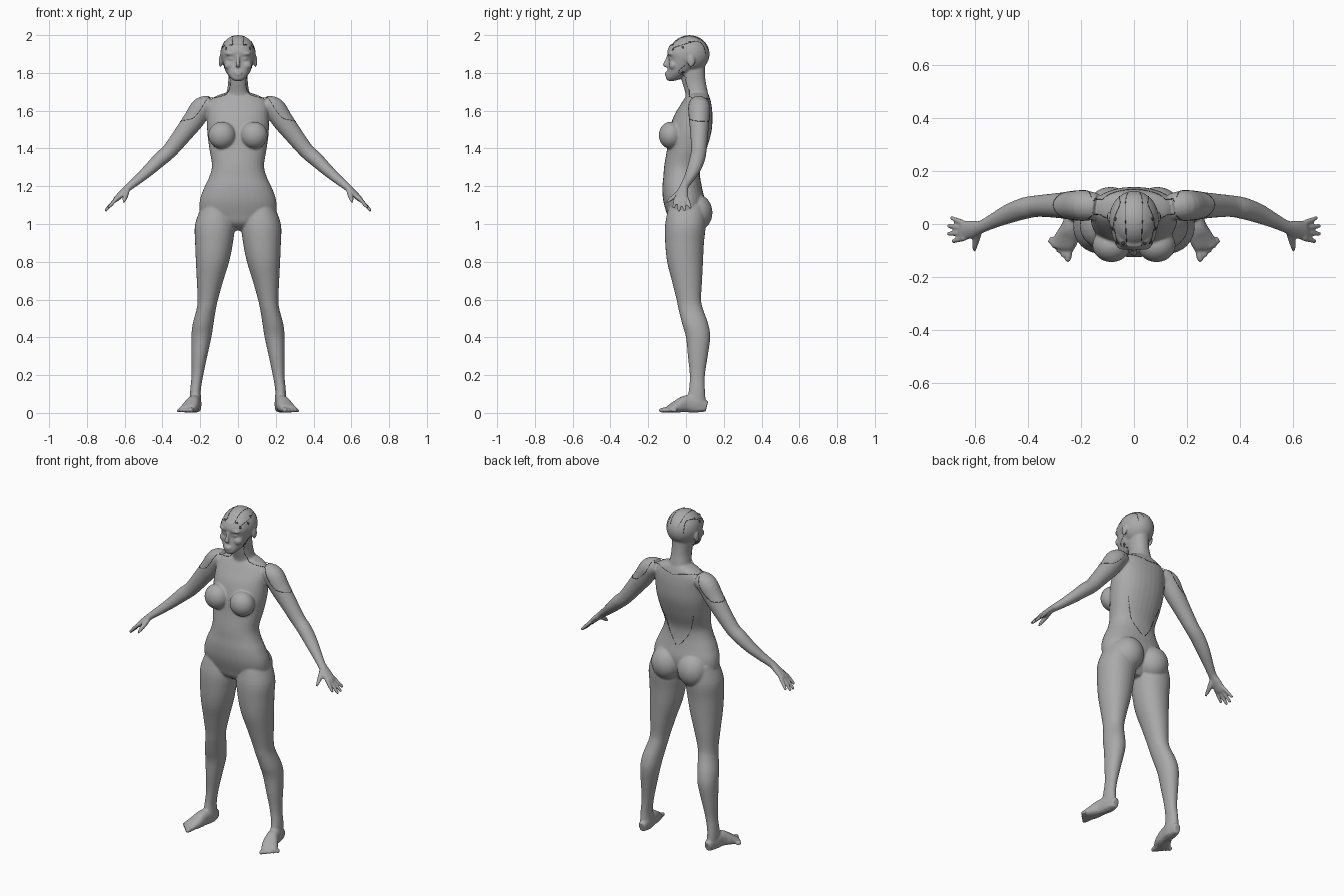
import bpy, bmesh, math
from mathutils import Vector, Matrix
from mathutils.bvhtree import BVHTree

if "Cube" in bpy.data.objects:
    bpy.data.objects.remove(bpy.data.objects["Cube"])


def material(name, value):
    m = bpy.data.materials.new(name)
    m.use_nodes = True
    colour = (value, value, value, 1)
    m.diffuse_color = colour
    m.node_tree.nodes["Principled BSDF"].inputs["Base Color"].default_value = colour
    return m


skin = material("matte grey", 0.4)
dark = material("dark grey", 0.06)
bm = bmesh.new()


def spline(rows, steps=4):
    """Smoothly interpolate rows of numbers."""
    out = []
    for i in range(len(rows) - 1):
        a, b, c, d = (rows[max(i - 1, 0)], rows[i], rows[i + 1],
                      rows[min(i + 2, len(rows) - 1)])
        for k in range(steps):
            t = k / steps
            out.append([q + t / 2 * (r - p + t * (2 * p - 5 * q + 4 * r - s
                        + t * (3 * (q - r) + s - p)))
                        for p, q, r, s in zip(a, b, c, d)])
    return out + [list(rows[-1])]


def skin_rings(rings):
    loops = [[bm.verts.new(p) for p in ring] for ring in rings]
    n = len(loops[0])
    for a, b in zip(loops, loops[1:]):
        for i in range(n):
            j = (i + 1) % n
            bm.faces.new((a[i], a[j], b[j], b[i]))
    bm.faces.new(loops[0][::-1])
    bm.faces.new(loops[-1])


def oval(power, n=32):
    for i in range(n):
        c, s = math.cos(math.tau * i / n), math.sin(math.tau * i / n)
        yield (math.copysign(abs(c) ** (2 / power), c),
               math.copysign(abs(s) ** (2 / power), s))


def stack(rows, side=1, power=2.2):
    """Level sections: height, centre x, half width, front y, back y."""
    skin_rings([[(side * (cx + hw * c), (yf + yb) / 2 + (yb - yf) / 2 * s, z)
                 for c, s in oval(power)] for z, cx, hw, yf, yb in spline(rows)])


def tube(rows, side=1, power=2):
    """Sections along a path: x, y, z, radius across, radius up."""
    pts = spline(rows)
    rings = []
    for i, (x, y, z, ru, rv) in enumerate(pts):
        t = Vector(pts[min(i + 1, len(pts) - 1)][:3]) - Vector(pts[max(i - 1, 0)][:3])
        t.normalize()
        u = t.cross(Vector((0, 0, 1))).normalized()
        v = u.cross(t)
        ring = [Vector((x, y, z)) + u * ru * c + v * rv * s for c, s in oval(power, 20)]
        rings.append([(side * p.x, p.y, p.z) for p in ring])
    skin_rings(rings)


def digit(base, tip, r, side):
    """Rounded finger or toe."""
    b, t = Vector(base), Vector(tip)
    step = (t - b).normalized() * r * 0.5
    tube([(*b, r, r), (*b.lerp(t, 0.5), r * 0.95, r * 0.95),
          (*(t - step), r * 0.75, r * 0.75), (*t, r * 0.3, r * 0.3)], side)


def ball(centre, radii, side=1):
    x, y, z = centre
    bmesh.ops.create_uvsphere(bm, u_segments=32, v_segments=20, radius=1,
                              matrix=Matrix.Translation((side * x, y, z))
                              @ Matrix.Diagonal((*radii, 1)))


# Torso
stack([(1.695, 0, .065, .01, .115), (1.67, 0, .13, -.005, .125),
       (1.63, 0, .16, -.03, .135), (1.57, 0, .163, -.065, .14),
       (1.49, 0, .163, -.09, .135), (1.40, 0, .152, -.10, .11),
       (1.31, 0, .138, -.115, .078), (1.25, 0, .152, -.12, .075),
       (1.19, 0, .18, -.125, .085), (1.12, 0, .203, -.12, .10),
       (1.05, 0, .195, -.10, .09), (1.0, 0, .13, -.08, .06),
       (.965, 0, .04, -.03, .04)])

# Neck
stack([(1.66, 0, .075, 0, .12), (1.70, 0, .06, -.005, .115),
       (1.75, 0, .052, -.02, .105), (1.80, 0, .052, -.03, .10),
       (1.84, 0, .05, -.03, .10)])

# Head and face
ball((0, .018, 1.9), (.094, .107, .10))
stack([(1.758, 0, .02, -.095, -.06), (1.772, 0, .038, -.106, -.02),
       (1.80, 0, .06, -.101, .02), (1.83, 0, .073, -.096, .05),
       (1.87, 0, .083, -.091, .06), (1.91, 0, .085, -.10, .06),
       (1.95, 0, .07, -.085, .06)])
tube([(0, -.094, 1.89, .007, .008), (0, -.103, 1.863, .008, .01),
      (0, -.11, 1.845, .013, .013), (0, -.103, 1.833, .01, .008)])
for z, width in ((1.801, .024), (1.79, .021)):
    ball((0, -.1, z), (width, .012, .007))

for side in (1, -1):
    # Brow, eye, cheek and ear
    ball((.034, -.081, 1.902), (.034, .018, .011), side)
    ball((.034, -.081, 1.874), (.017, .011, .008), side)
    ball((.043, -.067, 1.84), (.03, .024, .025), side)
    ball((.093, .027, 1.862), (.009, .02, .032), side)

    # Chest and seat
    ball((.085, -.08, 1.47), (.072, .064, .072), side)
    ball((.088, .055, 1.06), (.09, .085, .098), side)

    # Leg
    stack([(1.10, .115, .075, -.09, .10), (1.0, .122, .105, -.11, .105),
           (.90, .127, .10, -.11, .095), (.80, .135, .088, -.10, .09),
           (.70, .148, .07, -.075, .085), (.60, .16, .054, -.05, .08),
           (.55, .168, .051, -.04, .09), (.47, .185, .055, -.02, .118),
           (.40, .194, .053, 0, .128), (.30, .205, .042, .01, .115),
           (.20, .215, .031, .02, .10), (.12, .225, .028, .015, .10),
           (.06, .225, .03, 0, .105), (.012, .225, .028, 0, .108)], side, 2.1)

    # Foot and toes
    tube([(.222, .11, .033, .02, .028), (.225, .06, .045, .032, .044),
          (.235, 0, .048, .035, .045), (.25, -.045, .034, .044, .033),
          (.268, -.08, .022, .045, .021), (.272, -.093, .018, .04, .015)], side, 2.4)
    for i in range(5):
        k = i / 4
        digit((.243 + .064 * k, -.08 + .03 * k, .018 - .004 * k),
              (.251 + .07 * k, -.143 + .068 * k, .013 - .002 * k), .015 - .005 * k, side)

    # Arm and palm
    tube([(.14, .065, 1.635, .05, .045), (.19, .07, 1.615, .058, .058),
          (.235, .07, 1.55, .054, .056), (.283, .07, 1.487, .048, .05),
          (.36, .068, 1.39, .041, .041), (.41, .06, 1.345, .041, .039),
          (.47, .04, 1.288, .037, .032), (.53, .012, 1.235, .028, .025),
          (.575, -.01, 1.198, .024, .02), (.605, -.018, 1.17, .031, .018),
          (.642, -.025, 1.135, .036, .015), (.652, -.025, 1.125, .03, .012)], side)

    # Fingers and thumb
    for y, tip in ((-.053, (.687, -.066, 1.084)), (-.034, (.704, -.037, 1.068)),
                   (-.016, (.704, -.007, 1.07)), (.002, (.692, .024, 1.083))):
        digit((.638, y, 1.14), tip, .0105, side)
    tube([(.585, -.02, 1.185, .014, .014), (.594, -.05, 1.155, .015, .014),
          (.6, -.08, 1.132, .011, .011), (.604, -.103, 1.115, .006, .006)], side)

# Fuse everything into one smooth body
bmesh.ops.recalc_face_normals(bm, faces=bm.faces)
mesh = bpy.data.meshes.new("body")
bm.to_mesh(mesh)
bm.free()
mesh.materials.append(skin)
body = bpy.data.objects.new("body", mesh)
bpy.context.collection.objects.link(body)
fuse = body.modifiers.new("fuse", 'REMESH')
fuse.mode = 'VOXEL'
fuse.voxel_size = 0.0055
fuse.use_smooth_shade = True
soften = body.modifiers.new("soften", 'SMOOTH')
soften.factor = 0.5
soften.iterations = 5

bpy.context.view_layer.update()
surface = BVHTree.FromObject(body, bpy.context.evaluated_depsgraph_get())


def seam(name, points):
    """Thin panel line laid on the body, on both sides."""
    curve = bpy.data.curves.new(name, 'CURVE')
    curve.dimensions = '3D'
    curve.bevel_depth = 0.0014
    curve.bevel_resolution = 0
    for side in (1, -1):
        path = [surface.find_nearest(Vector((side * x, y, z)))[0]
                for x, y, z in spline(points, 10)]
        line = curve.splines.new('POLY')
        line.points.add(len(path) - 1)
        for p, co in zip(line.points, path):
            p.co = (*co, 1)
    curve.materials.append(dark)
    bpy.context.collection.objects.link(bpy.data.objects.new(name, curve))


# Panel lines
seam("collar_seam", [(.05, -.01, 1.77), (.056, 0, 1.72), (.10, .01, 1.69), (.15, .03, 1.69)])
seam("upper_back_seam", [(.15, .09, 1.69), (.10, .12, 1.67), (0, .14, 1.65)])
seam("shoulder_seam", [(.16, .02, 1.68), (.195, .01, 1.61), (.24, .02, 1.56),
                       (.30, .07, 1.54), (.25, .13, 1.55), (.19, .135, 1.6), (.16, .1, 1.67)])
seam("scalp_seam", [(.03, -.09, 1.95), (.035, -.02, 2), (.035, .06, 1.99), (.025, .12, 1.93)])
seam("temple_seam", [(.06, -.07, 1.93), (.085, 0, 1.96), (.06, .08, 1.97), (.06, .11, 1.9)])
seam("jaw_seam", [(.085, 0, 1.84), (.075, -.04, 1.80), (.05, 0, 1.77)])
seam("lower_back_seam", [(.12, .1, 1.4), (.09, .09, 1.3), (.01, .09, 1.2)])

# Round studs on the head
bm = bmesh.new()
for side in (1, -1):
    for x, y, z in ((.07, -.075, 1.93), (.09, -.02, 1.94), (.08, .02, 1.97),
                    (.045, -.08, 1.965), (.075, -.01, 1.79)):
        co, normal = surface.find_nearest(Vector((side * x, y, z)))[:2]
        turn = normal.to_track_quat('Z', 'Y').to_matrix().to_4x4()
        bmesh.ops.create_uvsphere(bm, u_segments=16, v_segments=8, radius=1,
                                  matrix=Matrix.Translation(co) @ turn
                                  @ Matrix.Diagonal((.008, .008, .002, 1)))
for f in bm.faces:
    f.smooth = True
mesh = bpy.data.meshes.new("head_studs")
bm.to_mesh(mesh)
bm.free()
mesh.materials.append(dark)
bpy.context.collection.objects.link(bpy.data.objects.new("head_studs", mesh))
